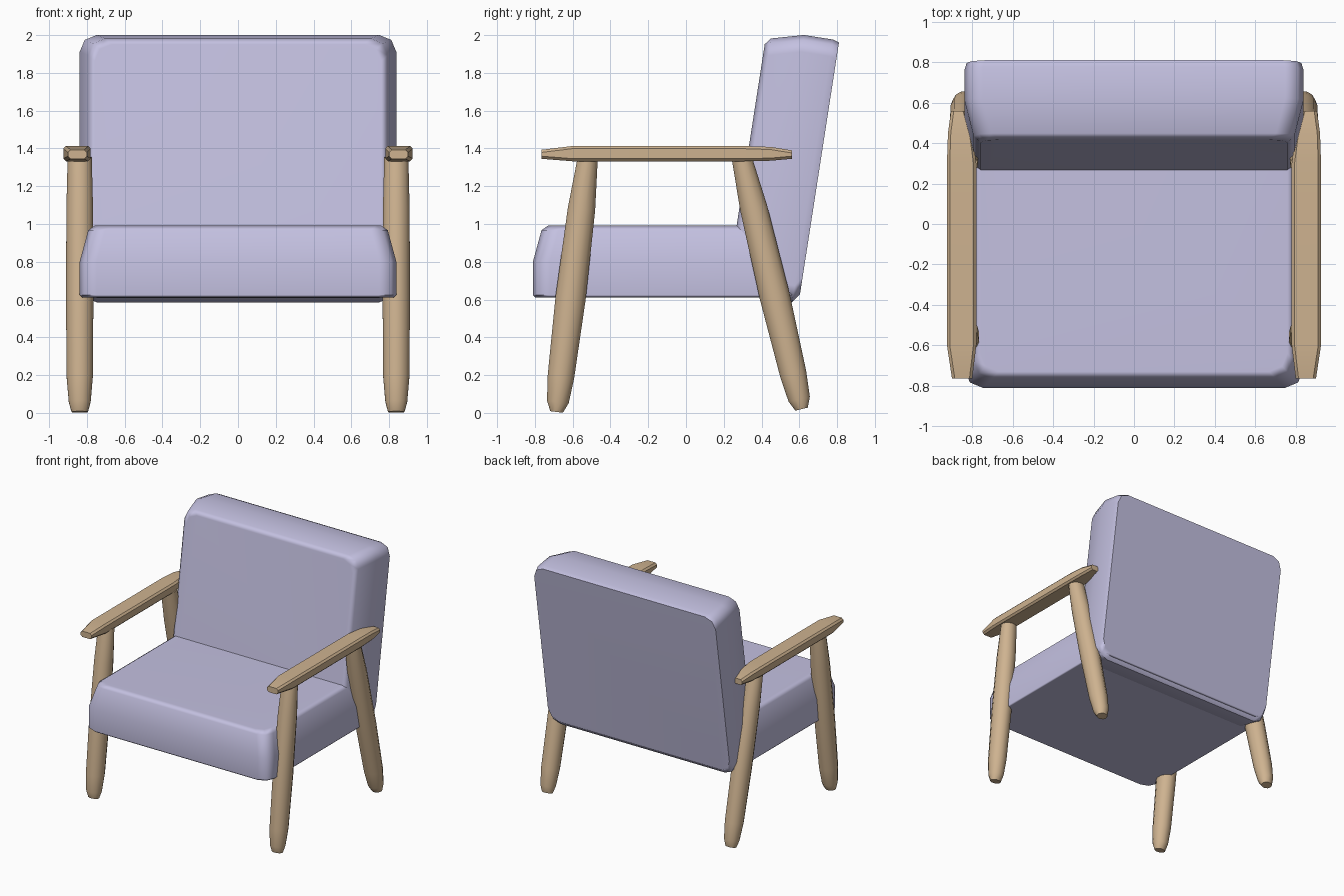
import bpy, bmesh, math
from mathutils import Vector

if "Cube" in bpy.data.objects:
    bpy.data.objects.remove(bpy.data.objects["Cube"])


def material(name, color):
    m = bpy.data.materials.new(name)
    m.diffuse_color = color
    m.use_nodes = True
    m.node_tree.nodes["Principled BSDF"].inputs["Base Color"].default_value = m.diffuse_color
    return m


fabric = material("lavender_fabric", (0.55, 0.53, 0.75, 1))
wood = material("light_wood", (0.62, 0.45, 0.28, 1))


def loft(name, rings, mat, angle, mirror=False):
    """Skin equal-sized rings of points into a closed solid."""
    bm = bmesh.new()
    loops = [[bm.verts.new(p) for p in ring] for ring in rings]
    n = len(loops[0])
    for a, b in zip(loops, loops[1:]):
        for i in range(n):
            j = (i + 1) % n
            bm.faces.new((a[i], a[j], b[j], b[i]))
    bm.faces.new(loops[0][::-1])
    bm.faces.new(loops[-1])
    bmesh.ops.recalc_face_normals(bm, faces=bm.faces)
    me = bpy.data.meshes.new(name)
    bm.to_mesh(me)
    bm.free()
    me.materials.append(mat)
    ob = bpy.data.objects.new(name, me)
    bpy.context.collection.objects.link(ob)
    bpy.ops.object.select_all(action='DESELECT')
    bpy.context.view_layer.objects.active = ob
    ob.select_set(True)
    bpy.ops.object.shade_smooth_by_angle(angle=math.radians(angle))
    if mirror:
        ob.modifiers.new("Mirror", 'MIRROR')
    wn = ob.modifiers.new("WeightedNormal", 'WEIGHTED_NORMAL')
    wn.keep_sharp = True
    return ob


def rounded_rect(x0, x1, y0, y1, r, z, segs=2):
    pts = []
    for k, (cx, cy) in enumerate([(x1 - r, y1 - r), (x0 + r, y1 - r),
                                  (x0 + r, y0 + r), (x1 - r, y0 + r)]):
        for s in range(segs + 1):
            a = math.pi / 2 * (k + s / segs)
            pts.append(Vector((cx + r * math.cos(a), cy + r * math.sin(a), z)))
    return pts


def cushion(name, length, layers):
    """Layers: height, inset all round, extra inset at the y = 0 end."""
    rings = [rounded_rect(-0.838 + i, 0.838 - i, i + e, length - i, 0.09, z)
             for z, i, e in layers]
    return loft(name, rings, fabric, 50)


# Seat cushion
seat = cushion("seat", 1.41, [(0, 0.012, 0), (0.012, 0, 0), (0.19, 0, 0),
                              (0.355, 0.045, 0), (0.38, 0.08, 0)])
seat.location = (0, -0.81, 0.612)

# Backrest: the same cushion leaning back, its lower rear edge bevelled
back = cushion("backrest", 1.408, [(0, 0.01, 0.04), (0.035, 0, 0), (0.19, 0, 0),
                                   (0.36, 0.045, 0), (0.387, 0.08, 0)])
back.location = (0, 0.596, 0.58)
back.rotation_euler.x = math.radians(81.2)


# Legs: bulging tapered posts
def leg(name, foot, top):
    foot, top = Vector((0.838, *foot)), Vector((0.838, *top))
    axis = top - foot
    side = Vector((0, axis.z, -axis.y)).normalized()
    rings = []
    for t, ry, rx in [(0, 0.035, 0.045), (0.04, 0.06, 0.06), (0.14, 0.073, 0.072),
                      (0.45, 0.083, 0.075), (0.8, 0.075, 0.073), (1, 0.055, 0.066)]:
        ring = []
        for i in range(12):
            a = math.tau * (i + 0.5) / 12
            ring.append(foot + axis * t + side * (ry * math.sin(a))
                        + Vector((rx * math.cos(a), 0, 0)))
        rings.append(ring)
    loft(name, rings, wood, 45, mirror=True)


leg("front_legs", (-0.685, 0.005), (-0.52, 1.35))
leg("back_legs", (0.612, 0.02), (0.295, 1.35))

# Armrests: flat boards narrowing at both ends
rings = []
for y, x0, x1, z0, z1 in [(-0.765, 0.80, 0.90, 1.345, 1.393),
                          (-0.60, 0.78, 0.925, 1.332, 1.413),
                          (0.30, 0.78, 0.925, 1.332, 1.413),
                          (0.45, 0.80, 0.92, 1.335, 1.408),
                          (0.56, 0.832, 0.905, 1.345, 1.39)]:
    rings.append([Vector((p.x, y, p.y))
                  for p in rounded_rect(x0, x1, z0, z1, 0.014, 0, 1)])
loft("armrests", rings, wood, 30, mirror=True)
